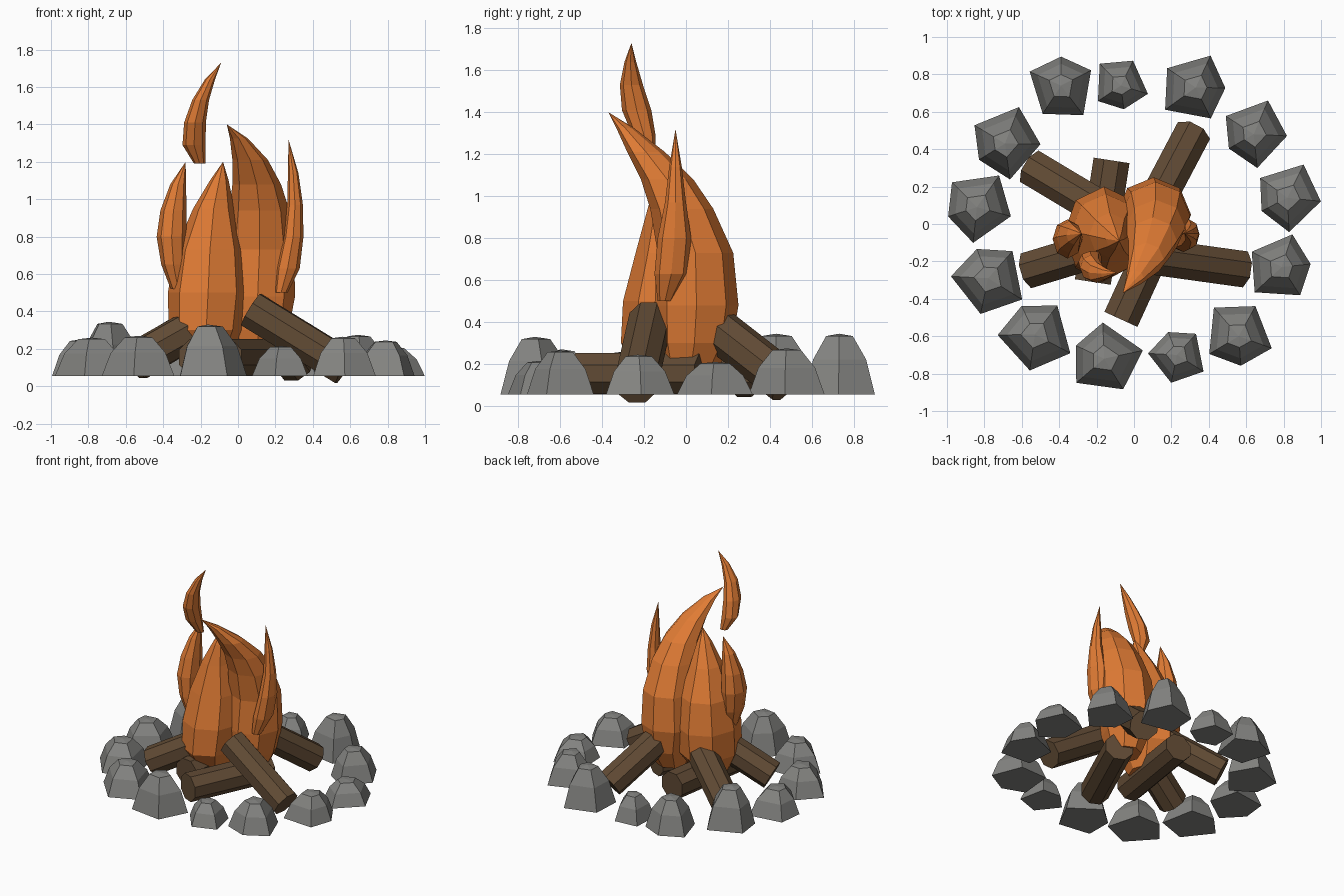
import bpy, bmesh
from math import sin, cos, pi, radians
from mathutils import Vector


def material(name, rgb):
    m = bpy.data.materials.new(name)
    m.diffuse_color = (*rgb, 1)
    return m


FIRE = material("flame_orange", (0.75, 0.20, 0.035))
WOOD = material("log_brown", (0.12, 0.07, 0.035))
ROCK = material("stone_grey", (0.23, 0.23, 0.22))


def loft(name, rings, mat, tip=None):
    """Skin equal-length rings of points, capping both ends (or closing to a tip)."""
    bm = bmesh.new()
    rows = [[bm.verts.new(p) for p in ring] for ring in rings]
    n = len(rows[0])
    for a, b in zip(rows, rows[1:]):
        for i in range(n):
            j = (i + 1) % n
            bm.faces.new((a[i], a[j], b[j], b[i]))
    bm.faces.new(rows[0][::-1])
    if tip:
        t = bm.verts.new(tip)
        for i in range(n):
            bm.faces.new((rows[-1][i], rows[-1][(i + 1) % n], t))
    else:
        bm.faces.new(rows[-1])
    bmesh.ops.recalc_face_normals(bm, faces=bm.faces)
    mesh = bpy.data.meshes.new(name)
    bm.to_mesh(mesh)
    bm.free()
    mesh.materials.append(mat)
    ob = bpy.data.objects.new(name, mesh)
    bpy.context.collection.objects.link(ob)
    return ob


# Stones: one irregular pentagon shape, turned and scaled around the ring
CORNERS = [(0, 1.0), (80, 1.1), (150, 1.0), (231, 1.02), (297, 0.86)]
LEVELS = [(1.0, 0.0), (0.75, 0.58), (0.38, 0.96)]


def stone(name, x, y, turn, r, top, base=0.055):
    h = top - base
    rings = [[(x + r * s * k * cos(radians(turn - a)),
               y + r * s * k * sin(radians(turn - a)), base + h * t)
              for a, k in CORNERS] for s, t in LEVELS]
    loft(name, rings, ROCK, tip=(x, y, top))


STONES = [  # x, y, turn, radius, top
    (-.39, .74, 27, .18, .30), (-.07, .74, 214, .148, .24),
    (.33, .73, -64, .184, .345), (.64, .48, 147, .178, .275),
    (.82, .14, 144, .18, .21), (.79, -.23, -57, .18, .245),
    (.56, -.60, 211, .184, .265), (.23, -.70, 48, .152, .215),
    (-.16, -.72, 92, .193, .33), (-.53, -.59, 52, .195, .27),
    (-.78, -.29, 48, .195, .26), (-.84, .09, 135, .188, .25),
    (-.69, .43, 149, .19, .345),
]
for i, s in enumerate(STONES):
    stone(f"stone_{i + 1}", *s)


# Logs: octagonal prisms between two end points
def log(name, a, b, r=0.105, sides=8):
    a, b = Vector(a), Vector(b)
    d = (b - a).normalized()
    u = d.cross(Vector((0, 0, 1))).normalized()
    v = u.cross(d)
    ang = [2 * pi * (i + 0.5) / sides for i in range(sides)]
    loft(name, [[c + r * (u * cos(t) + v * sin(t)) for t in ang] for c in (a, b)], WOOD)


log("leaning_log_right", (.575, -.24, .10), (.07, -.17, .41))
log("leaning_log_back", (.31, .48, .11), (.12, .12, .39))
log("leaning_log_back_left", (-.545, .30, .13), (-.11, .04, .39))
log("leaning_log_left", (-.56, -.245, .13), (-.08, -.10, .40))
log("lying_log_front", (-.07, -.51, .155), (.20, .08, .155))
log("lying_log_left", (-.12, .34, .155), (-.22, -.31, .155))


# Flames: eight-sided tongues lofted through ellipses
def flame(name, sections, tip, sides=8):
    rings = [[(x + rx * cos(2 * pi * i / sides), y + ry * sin(2 * pi * i / sides), z)
              for i in range(sides)] for x, y, z, rx, ry in sections]
    loft(name, rings, FIRE, tip)


flame("front_flame", [
    (-.17, -.07, .14, .12, .13), (-.17, -.06, .30, .20, .25),
    (-.16, -.05, .50, .215, .25), (-.15, -.04, .73, .185, .20),
    (-.13, -.06, .95, .11, .12), (-.10, -.08, 1.10, .05, .055)], (-.08, -.09, 1.2))
flame("back_flame", [
    (.10, .02, .16, .11, .12), (.11, .04, .30, .16, .18),
    (.105, .05, .48, .20, .20), (.115, .045, .73, .185, .18),
    (.115, -.02, .94, .16, .15), (.10, -.09, 1.08, .13, .125),
    (.065, -.19, 1.21, .095, .09), (.005, -.29, 1.325, .048, .042)], (-.06, -.37, 1.4))
flame("right_flame", [
    (.23, -.10, .50, .035, .035), (.265, -.07, .63, .065, .08),
    (.295, -.055, .80, .055, .08), (.305, -.05, .97, .042, .05),
    (.295, -.05, 1.14, .028, .03)], (.27, -.05, 1.32))
flame("left_flame", [
    (-.32, -.10, .52, .04, .05), (-.345, -.09, .65, .065, .09),
    (-.355, -.08, .80, .08, .105), (-.345, -.07, .94, .07, .085),
    (-.32, -.06, 1.08, .042, .05)], (-.28, -.05, 1.2))
flame("floating_flame", [
    (-.205, -.17, 1.19, .03, .025), (-.235, -.20, 1.29, .062, .055),
    (-.23, -.235, 1.41, .058, .07), (-.20, -.26, 1.53, .045, .055),
    (-.15, -.265, 1.64, .027, .028)], (-.09, -.26, 1.73))
